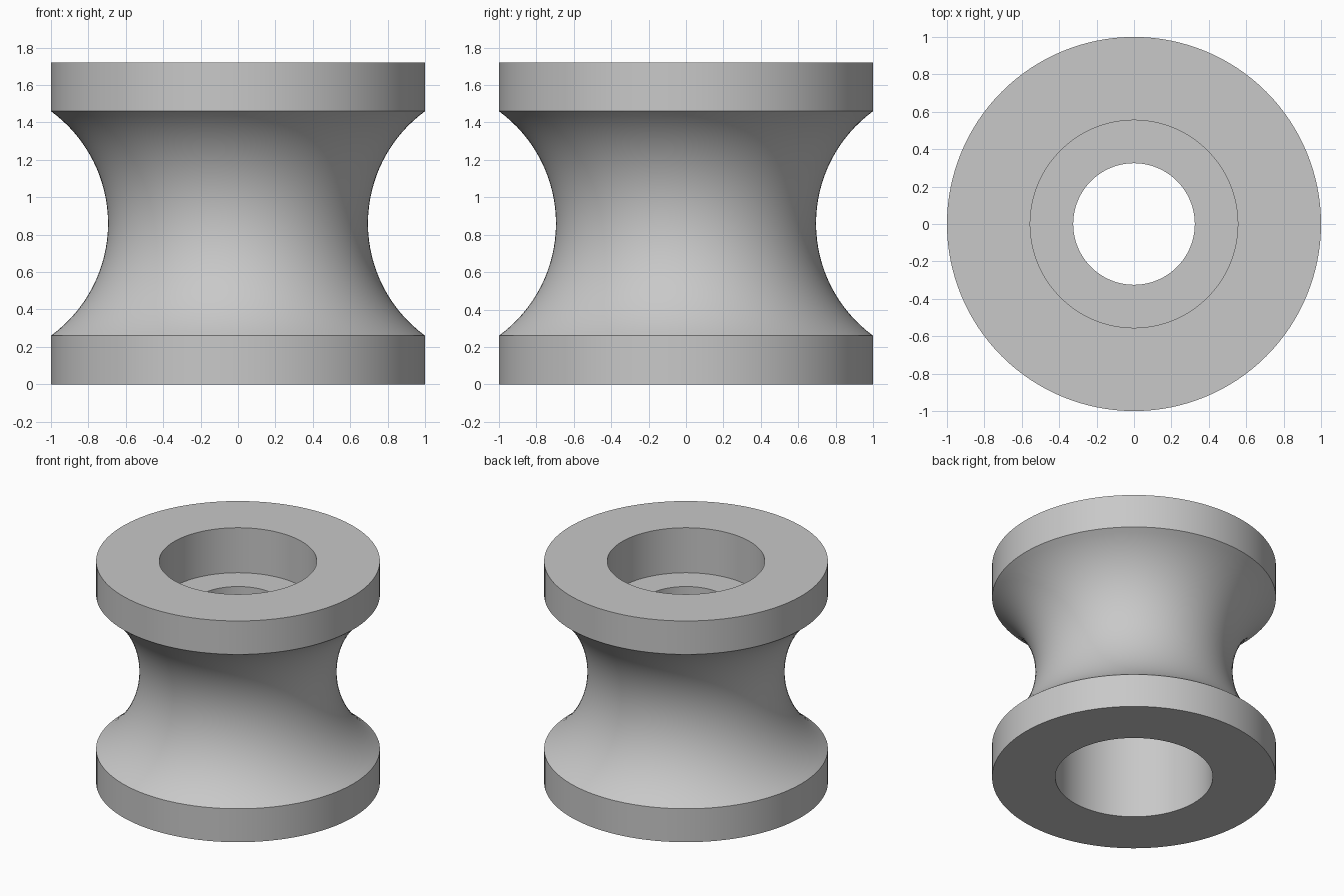
import bpy
import bmesh
import math

if "Cube" in bpy.data.objects:
    bpy.data.objects.remove(bpy.data.objects["Cube"], do_unlink=True)

SEGMENTS = 128
HEIGHT = 1.72
OUTER, WAIST = 1.0, 0.695
FLANGE = 0.26
POCKET, HOLE = 0.555, 0.325
LIP_TOP, LIP_BOTTOM = 1.37, 1.25

# One plain grey finish
grey = bpy.data.materials.new("plain grey")
grey.use_nodes = True
colour = (0.58, 0.58, 0.58, 1)
grey.diffuse_color = colour
grey.node_tree.nodes["Principled BSDF"].inputs["Base Color"].default_value = colour


def groove_profile(steps=32):
    """Circular arc from the lower flange edge to the upper one."""
    half = HEIGHT / 2 - FLANGE
    sag = OUTER - WAIST
    radius = (half * half + sag * sag) / (2 * sag)
    limit = math.asin(half / radius)
    points = []
    for i in range(steps + 1):
        a = limit * (2 * i / steps - 1)
        points.append((WAIST + radius * (1 - math.cos(a)),
                       HEIGHT / 2 + radius * math.sin(a)))
    return points


def lathe(name, profile):
    """Revolve a closed (radius, height) outline around z."""
    bm = bmesh.new()
    verts = [bm.verts.new((r, 0, z)) for r, z in profile]
    edges = [bm.edges.new((v, verts[(i + 1) % len(verts)]))
             for i, v in enumerate(verts)]
    bmesh.ops.spin(bm, geom=verts + edges, cent=(0, 0, 0), axis=(0, 0, 1),
                   angle=math.tau, steps=SEGMENTS, use_merge=True)
    bmesh.ops.remove_doubles(bm, verts=bm.verts, dist=1e-5)
    bmesh.ops.recalc_face_normals(bm, faces=bm.faces)
    mesh = bpy.data.meshes.new(name)
    bm.to_mesh(mesh)
    bm.free()
    mesh.materials.append(grey)
    obj = bpy.data.objects.new(name, mesh)
    bpy.context.collection.objects.link(obj)
    return obj


# Grooved roller: outer side, then top pocket, lip and lower bore
outer = [(OUTER, 0)] + groove_profile() + [(OUTER, HEIGHT)]
inner = [(POCKET, HEIGHT), (POCKET, LIP_TOP), (HOLE, LIP_TOP),
         (HOLE, LIP_BOTTOM), (POCKET, LIP_BOTTOM), (POCKET, 0)]
roller = lathe("grooved_roller", outer + inner)

# Smooth curves, crisp rims
bpy.ops.object.select_all(action="DESELECT")
roller.select_set(True)
bpy.context.view_layer.objects.active = roller
bpy.ops.object.shade_smooth_by_angle(angle=math.radians(30))
